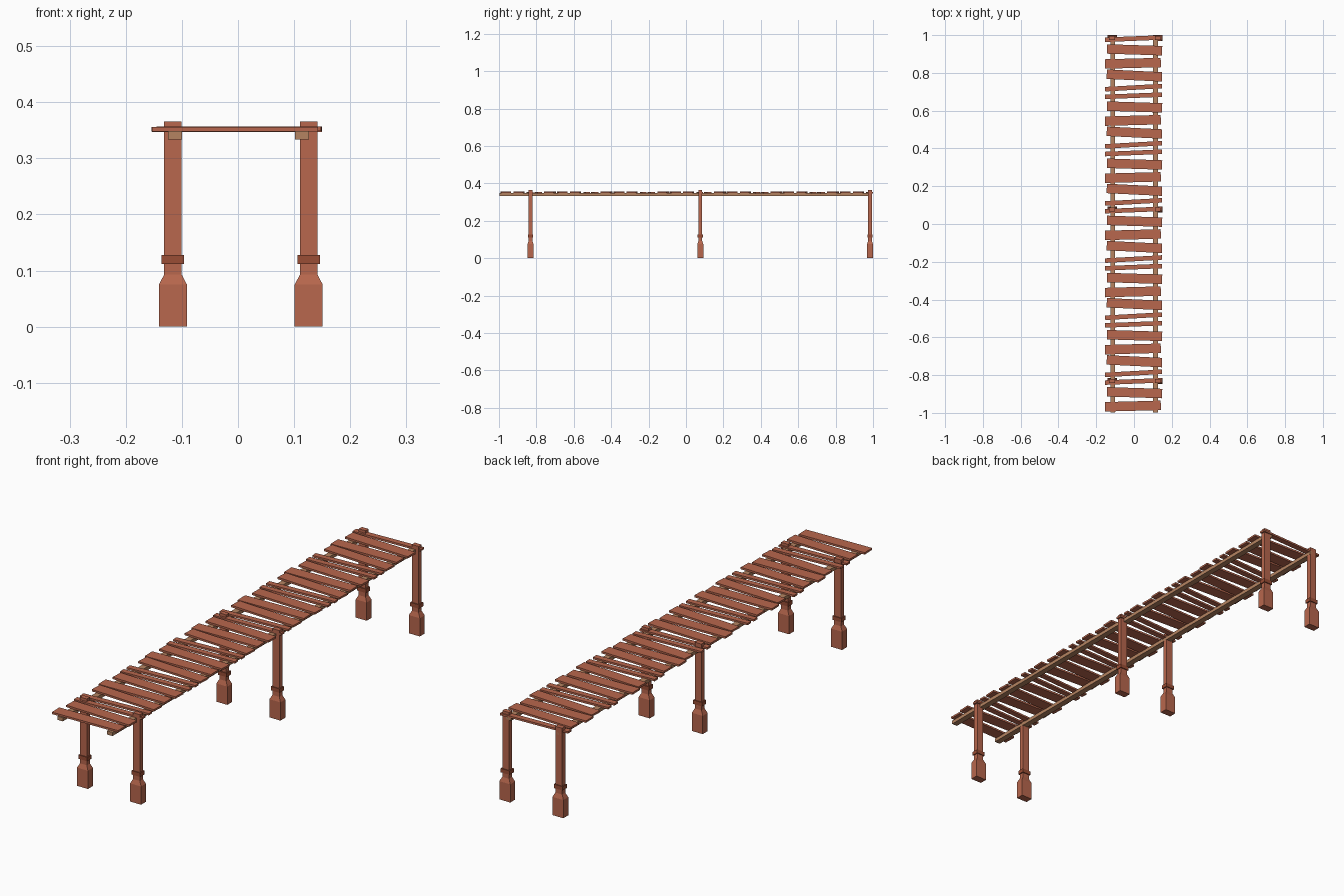
import bpy, bmesh
from math import radians
from mathutils import Matrix

if "Cube" in bpy.data.objects:
    bpy.data.objects.remove(bpy.data.objects["Cube"])


def material(name, rgb):
    m = bpy.data.materials.new(name)
    m.diffuse_color = (*rgb, 1)
    m.use_nodes = True
    m.node_tree.nodes["Principled BSDF"].inputs["Base Color"].default_value = m.diffuse_color
    return m


RED = material("red_wood", (0.48, 0.135, 0.075))
DARK = material("dark_wood", (0.32, 0.075, 0.035))
TAN = material("tan_wood", (0.46, 0.23, 0.12))


def finish(name, bm, mat):
    bmesh.ops.recalc_face_normals(bm, faces=bm.faces)
    me = bpy.data.meshes.new(name)
    bm.to_mesh(me)
    bm.free()
    me.materials.append(mat)
    ob = bpy.data.objects.new(name, me)
    bpy.context.collection.objects.link(ob)
    return ob


def box(name, center, size, mat, turn=0):
    bm = bmesh.new()
    bmesh.ops.create_cube(bm, size=1, matrix=Matrix.Diagonal((*size, 1)))
    ob = finish(name, bm, mat)
    ob.location = center
    ob.rotation_euler.z = radians(turn)
    return ob


def post(name, x, y):
    # square post with a wide foot and a tapered shoulder
    profile = [(0.025, 0.016, 0), (0.025, 0.016, 0.075),
               (0.0155, 0.010, 0.093), (0.0155, 0.010, 0.366)]
    bm = bmesh.new()
    rings = [[bm.verts.new((x + sx * hx, y + sy * hy, z))
              for sx, sy in ((-1, -1), (1, -1), (1, 1), (-1, 1))]
             for hx, hy, z in profile]
    for a, b in zip(rings, rings[1:]):
        for i in range(4):
            j = (i + 1) % 4
            bm.faces.new((a[i], a[j], b[j], b[i]))
    bm.faces.new(rings[0][::-1])
    bm.faces.new(rings[-1])
    finish(name, bm, RED)


# Posts with collars, three pairs
PERIOD = 0.3025
for n in range(3):
    y = 0.984 - n * 3 * PERIOD
    for side, x in (("left", -0.116), ("right", 0.126)):
        post(f"{side}_post_{n + 1}", x, y)
        box(f"{side}_collar_{n + 1}", (x, y, 0.12), (0.04, 0.028, 0.016), DARK)

# Long rails under the deck
for side, x in (("left", -0.1125), ("right", 0.114)):
    box(f"{side}_rail", (x, -0.002, 0.3415), (0.025, 1.992, 0.015), TAN)

# Deck planks: five-plank pattern (x, y, length, width, top z, turn) repeated
PATTERN = [
    (-0.002, 0.9815, 0.302, 0.024, 0.355, 2.3),
    (0.003, 0.922, 0.292, 0.050, 0.357, -1.8),
    (-0.006, 0.851, 0.296, 0.050, 0.356, 1.5),
    (0.002, 0.786, 0.293, 0.050, 0.357, -2.8),
    (-0.002, 0.722, 0.302, 0.024, 0.355, 3.2),
]
count = 0
for n in range(7):
    for x, y, length, width, top, turn in PATTERN:
        py = y - n * PERIOD
        if py < -0.98:
            continue
        count += 1
        box(f"plank_{count:02d}", (x, py, top - 0.004),
            (length, width, 0.008), RED, turn)
